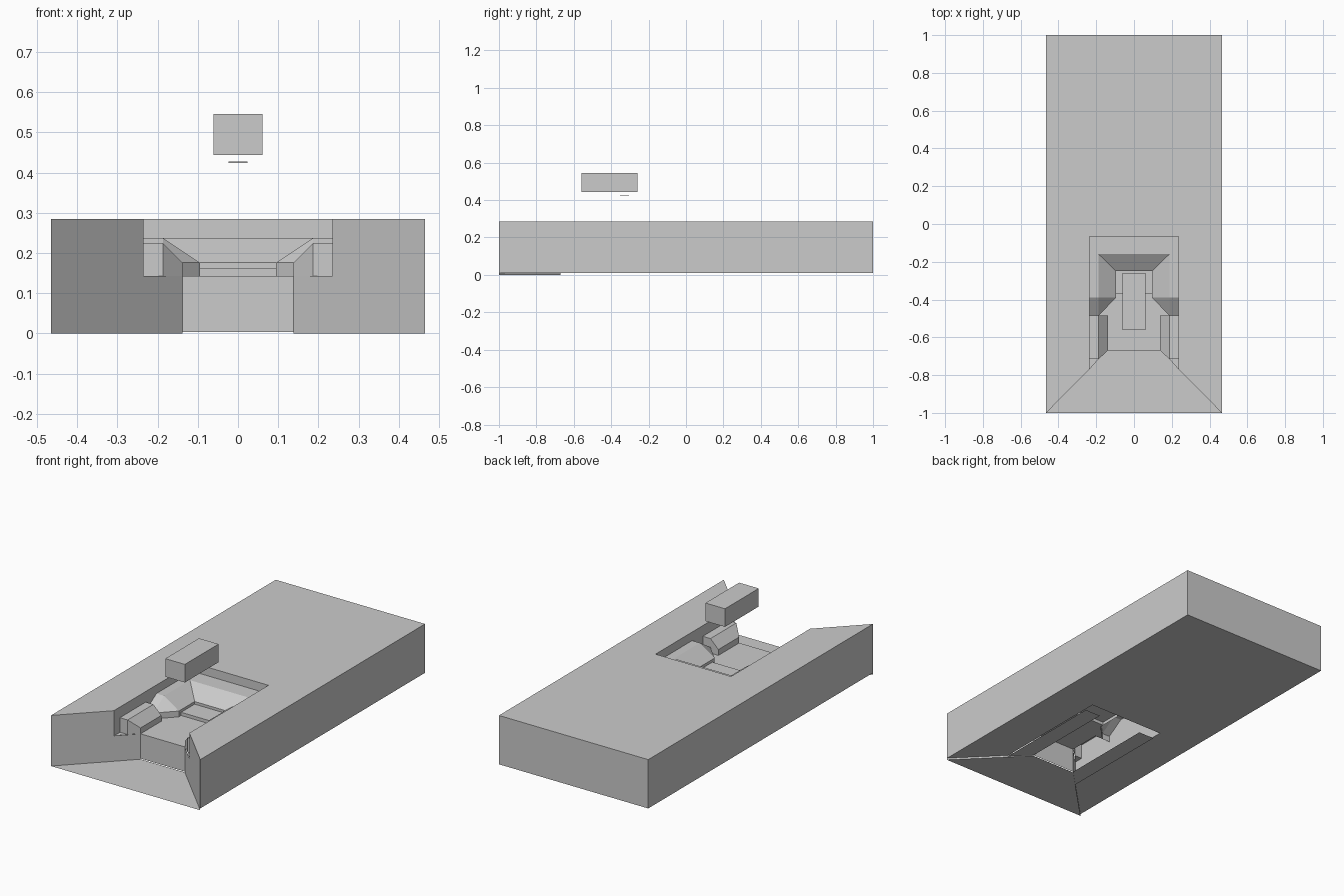
import bpy, bmesh
from mathutils import Vector

if "Cube" in bpy.data.objects:
    bpy.data.objects.remove(bpy.data.objects["Cube"])


def make_object(name, bm):
    bmesh.ops.remove_doubles(bm, verts=bm.verts, dist=0.0002)
    bmesh.ops.recalc_face_normals(bm, faces=bm.faces)
    me = bpy.data.meshes.new(name)
    bm.to_mesh(me)
    bm.free()
    ob = bpy.data.objects.new(name, me)
    bpy.context.collection.objects.link(ob)
    return ob


def poly(bm, pts):
    return bm.faces.new([bm.verts.new(p) for p in pts])


def sheet(name, faces):
    """Right-hand half faces, mirrored over x = 0."""
    bm = bmesh.new()
    for f in faces:
        poly(bm, f)
        poly(bm, [(-x, y, z) for x, y, z in reversed(f)])
    return make_object(name, bm)


def prism(name, outline, z0, z1):
    bm = bmesh.new()
    f = poly(bm, [(x, y, z0) for x, y in outline])
    r = bmesh.ops.extrude_face_region(bm, geom=[f], use_keep_orig=True)
    for v in r["geom"]:
        if isinstance(v, bmesh.types.BMVert):
            v.co.z = z1
    return make_object(name, bm)


def flat(z, *pts):
    return [(x, y, z) for x, y in pts]


def wall(a, b, z0, z1):
    return [(*a, z0), (*b, z0), (*b, z1), (*a, z1)]


# Key measurements: half width, pit half width, deck half width, slope half widths
W, P, D, M, N = 0.465, 0.235, 0.138, 0.187, 0.095
TOP, BASE, LEDGE, RAIL, LIP, STEP, DECK = 0.285, 0.01, 0.237, 0.225, 0.176, 0.161, 0.143
Y0, YB, YR, YE, YS = -0.67, -0.065, -0.715, -0.485, -0.39

# Main body with the open-fronted recess
half = [(W, 1), (W, -1), (P, -0.768), (P, YB)]
prism("body", half + [(-x, y) for x, y in reversed(half)], BASE, TOP)

# Entrance funnel: floor, side walls and front wall
sheet("entrance_funnel", [
    flat(0, (0, -1), (W, -1), (D, Y0), (0, Y0)),
    flat(0.004, (D, Y0), (P, -0.768), (P, -0.12), (D, -0.12)),
    wall((W, -1), (P, -0.768), 0, BASE),
    wall((P, -0.768), (D, Y0), 0, DECK),
    wall((D, Y0), (0, Y0), 0.004, DECK),
])

# Low deck with its raised back step
sheet("deck", [
    flat(DECK, (0, Y0), (D, Y0), (D, YE), (M, YE), (N, YS), (N, -0.37), (0, -0.37)),
    flat(DECK, (P, -0.768), (P, YR), (M, YR)),
    wall((0, -0.37), (N, -0.37), DECK, STEP),
    flat(STEP, (0, -0.37), (N, -0.37), (N, -0.25), (0, -0.25)),
])

# Sloping bowl around the back, with ledge and lip
sheet("bowl", [
    flat(LEDGE, (0, YB), (P, YB), (P, -0.16), (0, -0.16)),
    flat(LEDGE, (M, -0.16), (P, -0.16), (P, YS), (M, YS)),
    [(0, -0.16, LEDGE), (M, -0.16, LEDGE), (N, -0.25, LIP), (0, -0.25, LIP)],
    [(M, -0.16, LEDGE), (M, YS, LEDGE), (N, YS, LIP), (N, -0.25, LIP)],
    [(M, YS, LEDGE), (M, YE, LIP), (N, YS, LIP)],
    [(M, YS, LEDGE), (P, YS, LEDGE), (P, YE, LIP), (M, YE, LIP)],
    wall((0, -0.25), (N, -0.25), STEP, LIP),
    wall((N, -0.25), (N, YS), DECK, LIP),
    wall((N, YS), (M, YE), DECK, LIP),
    wall((M, YE), (P, YE), DECK, LIP),
])

# Side rails with bevelled inner edge and mitred front
sheet("side_rails", [
    flat(RAIL, (P, YR), (M, YR), (M, YE), (P, YE)),
    [(M, YR, RAIL), (D, Y0, LIP), (D, YE, LIP), (M, YE, RAIL)],
    wall((D, Y0), (D, YE), DECK, LIP),
    wall((P, YR), (M, YR), DECK, RAIL),
    [(M, YR, DECK), (D, Y0, DECK), (D, Y0, LIP), (M, YR, RAIL)],
    [(P, YE, DECK), (D, YE, DECK), (D, YE, LIP), (M, YE, RAIL), (P, YE, RAIL)],
])

# Floating block and the small plate below it
prism("floating_block", [(-0.061, -0.56), (0.061, -0.56), (0.061, -0.26), (-0.061, -0.26)], 0.443, 0.545)
prism("small_plate", [(-0.024, -0.352), (0.024, -0.352), (0.024, -0.305), (-0.024, -0.305)], 0.424, 0.427)
